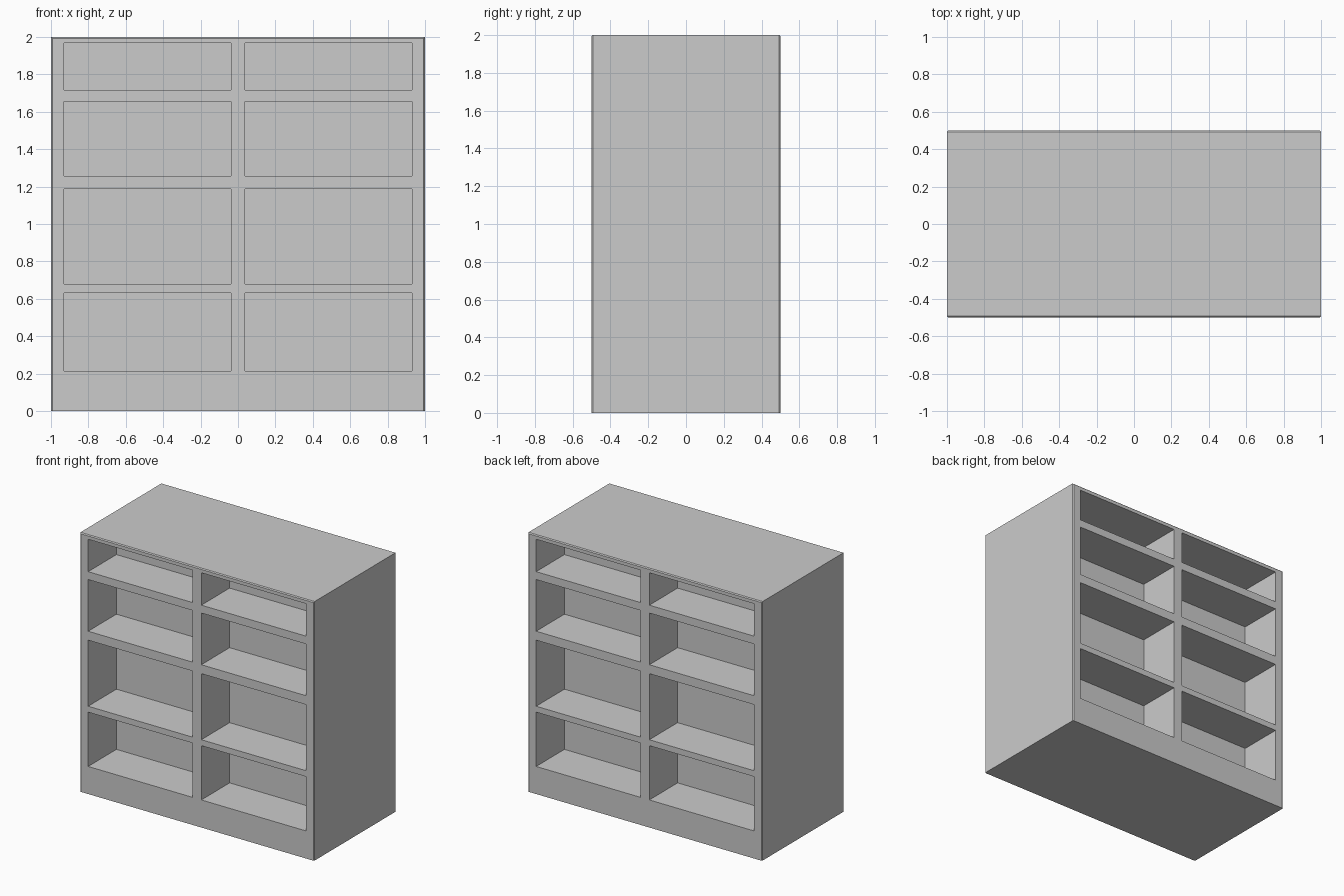
import bpy, bmesh

if "Cube" in bpy.data.objects:
    bpy.data.objects.remove(bpy.data.objects["Cube"])

W, H, D = 1.0, 2.0, 0.5        # half width, height, half depth
C = 0.007                      # small chamfer around each open face
POCKET = 0.345                 # depth of the shelf compartments
xs = [-W + C, -0.93, -0.037, 0.037, 0.93, W - C]
zs = [0, 0.213, 0.632, 0.678, 1.188, 1.257, 1.656, 1.717, 1.967, H - C]

bm = bmesh.new()

# Front face frame as a grid; the odd cells are compartments
grid = [[bm.verts.new((x, -D, z)) for x in xs] for z in zs]
openings = []
for r in range(len(zs) - 1):
    for c in range(len(xs) - 1):
        f = bm.faces.new((grid[r][c], grid[r][c + 1], grid[r + 1][c + 1], grid[r + 1][c]))
        if r % 2 and c % 2:
            openings.append(f)

border = [e for e in bm.edges if e.is_boundary]

# Shelf compartments pushed in to the central back panel
for f in openings:
    new = bmesh.ops.extrude_discrete_faces(bm, faces=[f])["faces"][0]
    bmesh.ops.translate(bm, verts=new.verts, vec=(0, POCKET, 0))


def extrude_border(edges, place):
    geom = bmesh.ops.extrude_edge_only(bm, edges=edges)["geom"]
    for v in geom:
        if isinstance(v, bmesh.types.BMVert):
            place(v.co)
    return [e for e in geom if isinstance(e, bmesh.types.BMEdge)]


def chamfer(co):
    if abs(abs(co.x) - (W - C)) < 1e-4:
        co.x = W if co.x > 0 else -W
    if abs(co.z - (H - C)) < 1e-4:
        co.z = H
    co.y = -D + C


def to_middle(co):
    co.y = 0


# Chamfered rim, then sides, top and base running to the mid plane
border = extrude_border(border, chamfer)
extrude_border(border, to_middle)
bmesh.ops.recalc_face_normals(bm, faces=bm.faces)

mesh = bpy.data.meshes.new("double_sided_bookcase")
bm.to_mesh(mesh)
bm.free()
obj = bpy.data.objects.new("double_sided_bookcase", mesh)
bpy.context.collection.objects.link(obj)

# Identical shelves on the back
mirror = obj.modifiers.new("back_half", 'MIRROR')
mirror.use_axis = (False, True, False)
